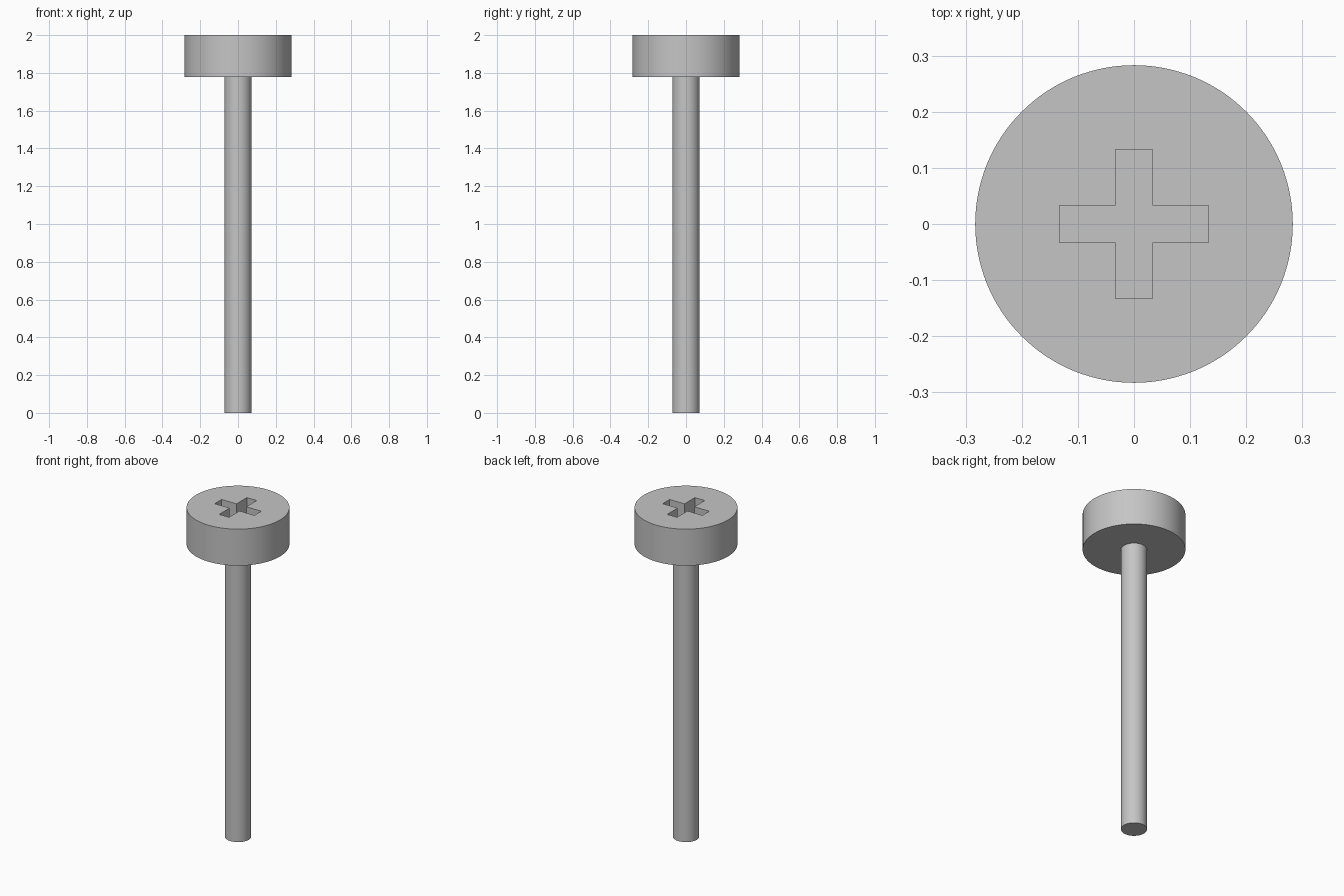
import bpy
import bmesh
import math

HEAD_RADIUS, SHAFT_RADIUS = 0.283, 0.072
HEAD_BOTTOM, TOP = 1.778, 2.0
SLOT_HALF_LENGTH, SLOT_HALF_WIDTH, SLOT_DEPTH = 0.133, 0.033, 0.11

default_cube = bpy.data.objects.get("Cube")
if default_cube:
    bpy.data.objects.remove(default_cube, do_unlink=True)

steel = bpy.data.materials.new("grey_steel")
steel.use_nodes = True
steel.diffuse_color = (0.56, 0.56, 0.56, 1)
steel.node_tree.nodes["Principled BSDF"].inputs["Base Color"].default_value = steel.diffuse_color


def cylinder(name, radius, bottom, top, sides):
    bpy.ops.mesh.primitive_cylinder_add(
        vertices=sides, radius=radius, depth=top - bottom,
        location=(0, 0, (bottom + top) / 2))
    obj = bpy.context.object
    obj.name = name
    obj.data.materials.append(steel)
    return obj


def cross_cutter(name, length, width, bottom, top):
    # One arm of the outline, turned four times
    arm = [(width, -width), (length, -width), (length, width)]
    outline = []
    for turn in range(4):
        c, s = round(math.cos(turn * math.pi / 2)), round(math.sin(turn * math.pi / 2))
        outline += [(x * c - y * s, x * s + y * c) for x, y in arm]
    bm = bmesh.new()
    face = bm.faces.new([bm.verts.new((x, y, bottom)) for x, y in outline])
    result = bmesh.ops.extrude_face_region(bm, geom=[face])
    raised = [v for v in result["geom"] if isinstance(v, bmesh.types.BMVert)]
    bmesh.ops.translate(bm, verts=raised, vec=(0, 0, top - bottom))
    bmesh.ops.recalc_face_normals(bm, faces=bm.faces)
    mesh = bpy.data.meshes.new(name)
    bm.to_mesh(mesh)
    bm.free()
    mesh.materials.append(steel)
    obj = bpy.data.objects.new(name, mesh)
    obj.hide_render = True
    bpy.context.collection.objects.link(obj)
    return obj


# Shaft and head
shaft = cylinder("screw_shaft", SHAFT_RADIUS, 0, HEAD_BOTTOM, 64)
head = cylinder("screw_head", HEAD_RADIUS, HEAD_BOTTOM, TOP, 128)

# Cross recess cut into the head
cutter = cross_cutter("cross_recess_cutter", SLOT_HALF_LENGTH, SLOT_HALF_WIDTH,
                      TOP - SLOT_DEPTH, TOP + SLOT_DEPTH)
recess = head.modifiers.new("cross_recess", 'BOOLEAN')
recess.operation = 'DIFFERENCE'
recess.solver = 'EXACT'
recess.object = cutter
bpy.context.view_layer.objects.active = head
bpy.ops.object.modifier_apply(modifier=recess.name)
bpy.data.objects.remove(cutter, do_unlink=True)

# Smooth round sides with sharp rims
for part in (shaft, head):
    bpy.ops.object.select_all(action='DESELECT')
    part.select_set(True)
    bpy.context.view_layer.objects.active = part
    bpy.ops.object.shade_smooth_by_angle(angle=math.radians(30))
